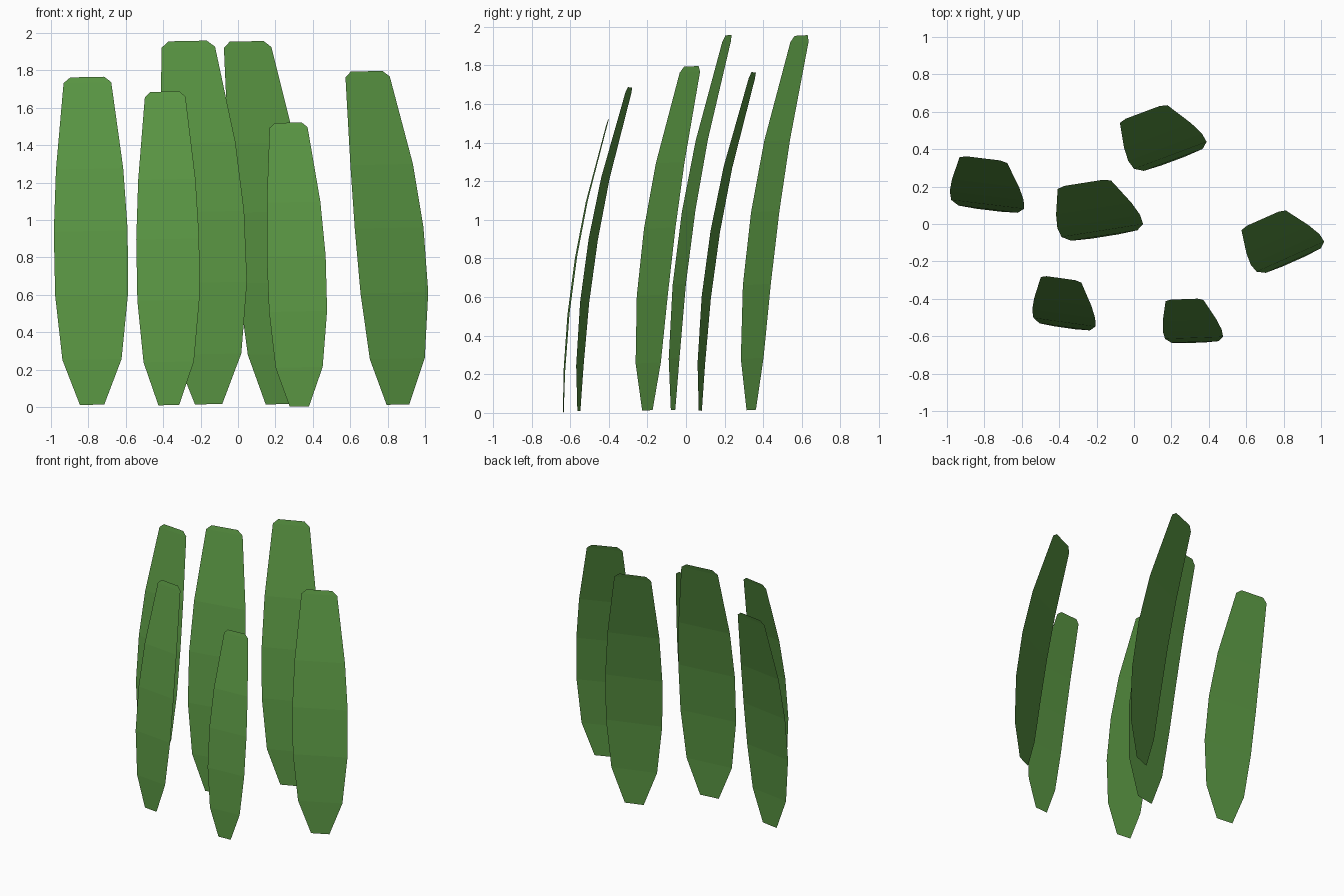
import bpy, bmesh, math

if "Cube" in bpy.data.objects:
    bpy.data.objects.remove(bpy.data.objects["Cube"])

# one flat leaf green for every blade
green = bpy.data.materials.new("leaf green")
green.diffuse_color = (0.10, 0.30, 0.055, 1)
green.use_nodes = True
green.node_tree.nodes["Principled BSDF"].inputs["Base Color"].default_value = green.diffuse_color

# shared blade profile: (height fraction, width fraction)
PROFILE = [(0, .33), (.138, .80), (.335, .985), (.53, 1), (.72, .91), (.983, .645), (1, .46)]
LEAN_BACK, LEAN_SIDE, ROLL = .155, -.034, .02


def blade(name, x, y, base, top, width, turn):
    """Thin sheet that widens, tapers to a clipped tip and bends backwards."""
    h = top - base
    bm = bmesh.new()
    rows = []
    for t, w in PROFILE:
        row = []
        for s in (-.5, .5):
            u = s * w * width
            row.append(bm.verts.new((u + LEAN_SIDE * h * t * t,
                                     LEAN_BACK * h * t * t,
                                     base + h * t + ROLL * u)))
        rows.append(row)
    for a, b in zip(rows, rows[1:]):
        bm.faces.new((a[0], a[1], b[1], b[0]))
    me = bpy.data.meshes.new(name)
    bm.to_mesh(me)
    bm.free()
    me.materials.append(green)
    ob = bpy.data.objects.new(name, me)
    ob.location = (x, y, 0)
    ob.rotation_euler.z = math.radians(turn)
    bpy.context.collection.objects.link(ob)


# name, base x, base y, base z, top z, width, turn
blade("left_blade", -.78, .074, .012, 1.764, .398, -7)
blade("centre_blade", -.157, -.067, .015, 1.957, .448, 9)
blade("back_blade", .213, .338, .015, 1.955, .42, 20.5)
blade("front_left_blade", -.37, -.555, .01, 1.686, .34, -8)
blade("front_right_blade", .328, -.635, .003, 1.52, .315, 2)
blade("right_blade", .855, -.20, .013, 1.795, .402, 24)
